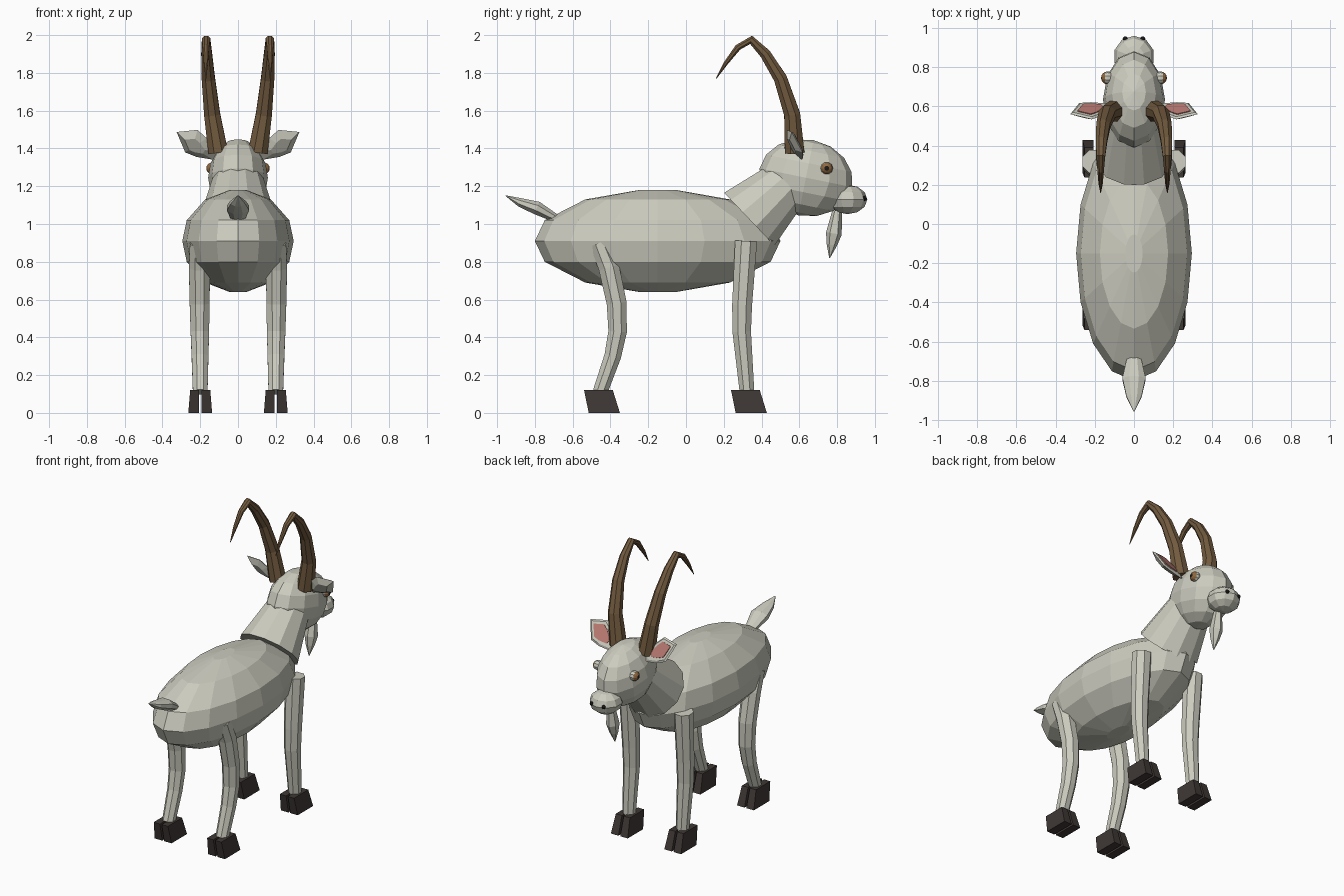
import bpy, bmesh, math
from mathutils import Vector, Matrix

if "Cube" in bpy.data.objects:
    bpy.data.objects.remove(bpy.data.objects["Cube"])


def material(name, rgb):
    m = bpy.data.materials.new(name)
    m.diffuse_color = (*rgb, 1)
    m.use_nodes = True
    m.node_tree.nodes["Principled BSDF"].inputs["Base Color"].default_value = m.diffuse_color
    return m


COAT = material("pale_coat", (0.60, 0.60, 0.52))
HORN = material("horn_brown", (0.17, 0.105, 0.05))
HOOF = material("hoof_dark", (0.05, 0.04, 0.036))
PINK = material("inner_ear_pink", (0.50, 0.20, 0.17))
IRIS = material("iris_amber", (0.28, 0.14, 0.05))
BLACK = material("black", (0.01, 0.01, 0.01))


def finish(name, bm, *mats):
    bmesh.ops.recalc_face_normals(bm, faces=bm.faces)
    me = bpy.data.meshes.new(name)
    bm.to_mesh(me)
    bm.free()
    for m in mats:
        me.materials.append(m)
    ob = bpy.data.objects.new(name, me)
    bpy.context.collection.objects.link(ob)
    return ob


def mirrored(ob):
    """Copy an object across the x = 0 plane."""
    bm = bmesh.new()
    bm.from_mesh(ob.data)
    bmesh.ops.scale(bm, vec=(-1, 1, 1), verts=bm.verts)
    base = ob.name
    ob.name = base + "_right"
    return finish(base + "_left", bm, *ob.data.materials)


def skin(bm, rings):
    """Join equal-sided rings and close both ends."""
    loops = [[bm.verts.new(p) for p in r] for r in rings]
    for a, b in zip(loops, loops[1:]):
        n = len(a)
        for i in range(n):
            bm.faces.new((a[i], a[(i + 1) % n], b[(i + 1) % n], b[i]))
    bm.faces.new(loops[0])
    bm.faces.new(loops[-1])


def tube(name, path, mat, sides=8, flat=1.0):
    """Tapered tube along (x, y, z, radius) stations; flat thins it across."""
    pts = [Vector(p[:3]) for p in path]
    rings = []
    for i, p in enumerate(pts):
        d = (pts[min(i + 1, len(pts) - 1)] - pts[max(i - 1, 0)]).normalized()
        u = (Vector((1, 0, 0)) - d * d.x).normalized()
        v = d.cross(u)
        ring = []
        for k in range(sides):
            a = math.tau * (k + 0.5) / sides
            ring.append(p + path[i][3] * (u * math.cos(a) + v * flat * math.sin(a)))
        rings.append(ring)
    bm = bmesh.new()
    skin(bm, rings)
    return finish(name, bm, mat)


def ellipsoid(name, centre, radii, mat, segs, rings, tilt=0):
    bm = bmesh.new()
    bmesh.ops.create_uvsphere(bm, u_segments=segs, v_segments=rings, radius=1)
    bm.transform(Matrix.Translation(centre) @ Matrix.Rotation(tilt, 4, 'X')
                 @ Matrix.Diagonal((*radii, 1)))
    return finish(name, bm, mat)


# Body: stacked oval rings
bm = bmesh.new()
body = []
for z, r in ((0.64, 0.15), (0.69, 0.59), (0.80, 0.92), (0.91, 1),
             (1.02, 0.92), (1.13, 0.59), (1.18, 0.15)):
    body.append([(0.295 * r * math.cos(math.tau * k / 16),
                  -0.15 + 0.65 * r * math.sin(math.tau * k / 16), z) for k in range(16)])
skin(bm, body)
finish("body", bm, COAT)

# Neck, head and muzzle
tube("neck", [(0, 0.335, 1.025, 0.2), (0, 0.535, 1.215, 0.14)], COAT, 12)
ellipsoid("head", (0, 0.635, 1.245), (0.158, 0.25, 0.203), COAT, 12, 8, -0.2)
ellipsoid("muzzle", (0, 0.855, 1.13), (0.104, 0.105, 0.078), COAT, 10, 6)
mirrored(ellipsoid("nostril", (0.045, 0.944, 1.135), (0.013, 0.013, 0.013), BLACK, 8, 6))

# Beard and tail
tube("beard", [(0, 0.80, 1.07, 0.025), (0, 0.783, 0.95, 0.042),
               (0, 0.772, 0.89, 0.028), (0, 0.76, 0.82, 0.002)], COAT, 6)
tube("tail", [(0, -0.67, 1.02, 0.035), (0, -0.79, 1.085, 0.064),
              (0, -0.88, 1.115, 0.042), (0, -0.955, 1.15, 0.003)], COAT, 8, 0.6)

# Horns sweeping up and back
mirrored(tube("horn", [(0.105, 0.575, 1.38, 0.056), (0.137, 0.562, 1.58, 0.046),
                       (0.157, 0.50, 1.77, 0.038), (0.166, 0.42, 1.90, 0.031),
                       (0.169, 0.345, 1.975, 0.024), (0.17, 0.275, 1.935, 0.018),
                       (0.17, 0.21, 1.85, 0.012), (0.17, 0.16, 1.77, 0.002)], HORN, 8))

# Ears: leaf-shaped shells with a thin pink plate on the front
root, tip = Vector((0.12, 0.60, 1.36)), Vector((0.325, 0.56, 1.487))
axis = tip - root
side = Vector((-0.036, -0.046, 0.066))
facing = axis.cross(side).normalized()
if facing.y < 0:
    facing = -facing


def leaf(scale, shift):
    mid = root + axis * 0.55
    shape = ((0, 0.3), (0.35, 0.75), (0.62, 0.9), (1, 0), (0.62, -0.9), (0.35, -0.75), (0, -0.3))
    return [mid + (root + axis * t + side * s - mid) * scale + facing * shift for t, s in shape]


bm = bmesh.new()
skin(bm, [leaf(0.5, -0.025), leaf(1, 0), leaf(0.85, 0.008)])
mirrored(finish("ear", bm, COAT))
bm = bmesh.new()
skin(bm, [leaf(0.62, 0.006), leaf(0.62, 0.013)])
mirrored(finish("inner_ear", bm, PINK))

# Eyes: pole points sideways so iris and pupil are rings of faces
bm = bmesh.new()
bmesh.ops.create_uvsphere(bm, u_segments=10, v_segments=8, radius=0.033)
bm.transform(Matrix.Translation((0.135, 0.745, 1.295)) @ Matrix.Rotation(math.pi / 2, 4, 'Y'))
for f in bm.faces:
    out = f.calc_center_median().x - 0.135
    f.material_index = 2 if out > 0.029 else 1 if out > 0.015 else 0
mirrored(finish("eye", bm, COAT, IRIS, BLACK))

# Legs
mirrored(tube("front_leg", [(0.205, 0.318, 0.91, 0.063), (0.203, 0.297, 0.57, 0.057),
                            (0.202, 0.295, 0.43, 0.053), (0.2, 0.323, 0.11, 0.042)], COAT, 8))
mirrored(tube("hind_leg", [(0.205, -0.46, 0.90, 0.054), (0.204, -0.408, 0.77, 0.06),
                           (0.203, -0.367, 0.58, 0.057), (0.202, -0.362, 0.43, 0.053),
                           (0.201, -0.388, 0.30, 0.048), (0.2, -0.455, 0.11, 0.042)], COAT, 8))


# Cloven hooves: two slanted toes each
def hoof(name, y):
    bm = bmesh.new()
    for s in (-1, 1):
        inner, low, high = 0.2 + s * 0.007, 0.2 + s * 0.063, 0.2 + s * 0.053
        skin(bm, [[(inner, y + 0.025, 0), (low, y + 0.025, 0),
                   (low, y + 0.19, 0), (inner, y + 0.19, 0)],
                  [(inner, y, 0.122), (high, y, 0.122),
                   (high, y + 0.152, 0.122), (inner, y + 0.152, 0.122)]])
    mirrored(finish(name, bm, HOOF))


hoof("front_hoof", 0.238)
hoof("hind_hoof", -0.54)
